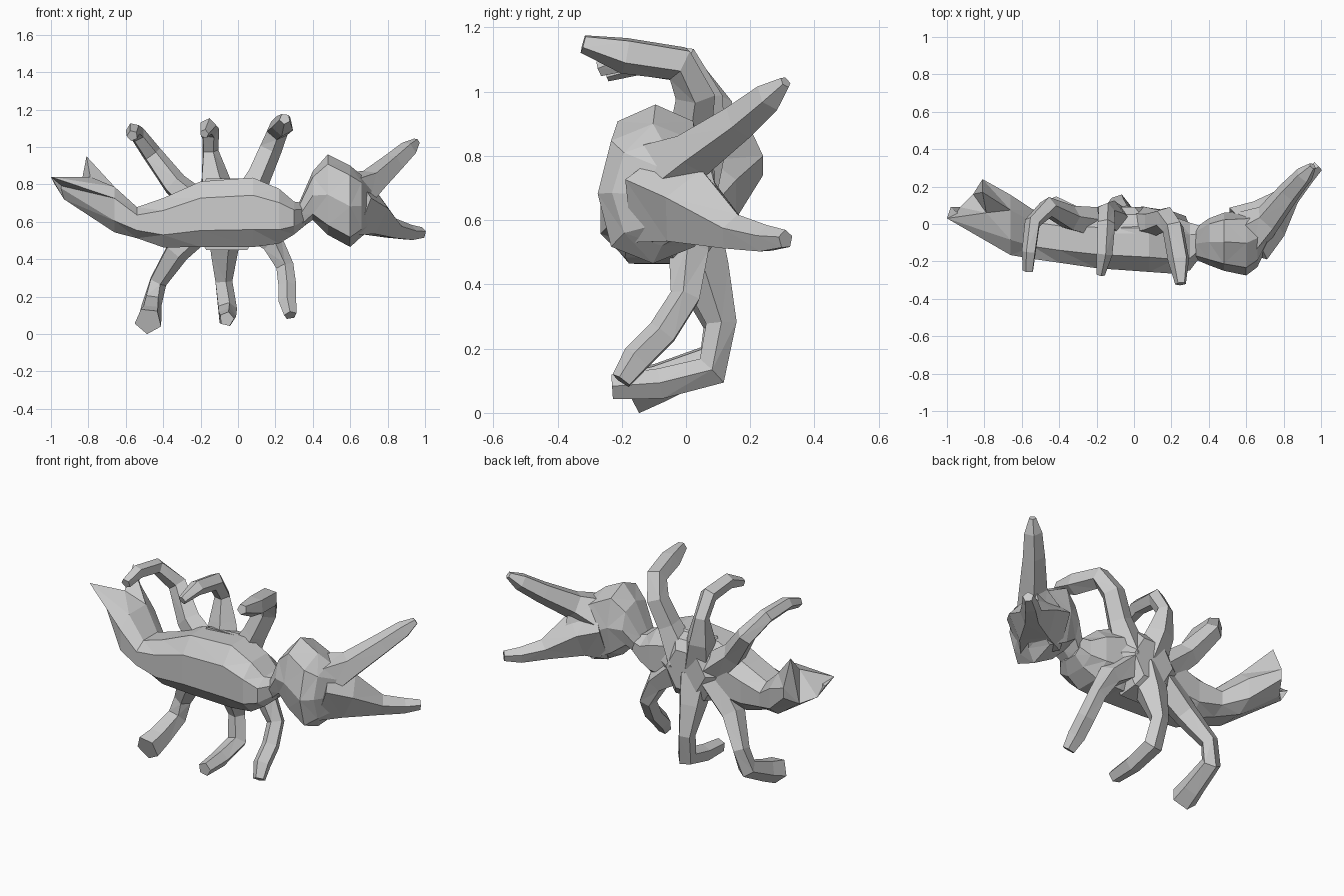
import bpy, bmesh, math
from mathutils import Vector


def loft(name, rings):
    """Skin a row of equal-length point rings and cap both ends, flat shaded."""
    bm = bmesh.new()
    vr = [[bm.verts.new(p) for p in ring] for ring in rings]
    n = len(vr[0])
    for a, b in zip(vr, vr[1:]):
        for i in range(n):
            j = (i + 1) % n
            bm.faces.new((a[i], a[j], b[j], b[i]))
    bm.faces.new(vr[0][::-1])
    bm.faces.new(vr[-1])
    bmesh.ops.triangulate(bm, faces=bm.faces[:])
    bmesh.ops.recalc_face_normals(bm, faces=bm.faces[:])
    me = bpy.data.meshes.new(name)
    bm.to_mesh(me)
    bm.free()
    ob = bpy.data.objects.new(name, me)
    bpy.context.collection.objects.link(ob)
    return ob


def section(x, y0, y1, z0, z1, turn=0.5, n=8):
    """Boxy cross-section across x, filling a y/z box; turn=0 puts a corner on each axis."""
    def box(v):
        return math.copysign(abs(v) ** 0.8, v) if abs(v) > 1e-6 else 0.0
    ring = []
    grow = 1.0 if turn == 0 else 1.04
    for i in range(n):
        a = math.tau * (i + turn) / n
        ring.append((x, (y0 + y1) / 2 + grow * box(math.cos(a)) * (y1 - y0) / 2,
                     (z0 + z1) / 2 + grow * box(math.sin(a)) * (z1 - z0) / 2))
    return ring


def limb(name, path, n=5):
    """Tapering angular tube through (x, y, z, radius) points."""
    pts = [Vector(p[:3]) for p in path]
    rings = []
    side = None
    for i, p in enumerate(pts):
        d = (pts[min(i + 1, len(pts) - 1)] - pts[max(i - 1, 0)]).normalized()
        ref = Vector((1, 0, 0)) if side is None else side
        if side is None and abs(d.x) > 0.8:
            ref = Vector((0, 0, 1))
        side = (ref - d * ref.dot(d)).normalized()
        up = d.cross(side)
        r = path[i][3]
        rings.append([p + r * (side * math.cos(math.tau * k / n) + up * math.sin(math.tau * k / n))
                      for k in range(n)])
    return loft(name, rings)


# flared tail end running into the abdomen and thorax
tail_end = [(-0.81, 0.24, 0.80), (-0.81, 0.17, 0.95), (-0.79, 0.06, 0.84), (-1.0, 0.03, 0.84),
            (-0.98, 0.09, 0.80), (-0.93, 0.09, 0.72), (-0.86, 0.16, 0.69), (-0.81, 0.24, 0.74)]
loft("body", [
    tail_end,
    section(-0.66, -0.17, 0.16, 0.54, 0.79),
    section(-0.54, -0.19, 0.08, 0.51, 0.68),
    section(-0.40, -0.21, 0.06, 0.46, 0.73),
    section(-0.20, -0.24, 0.06, 0.46, 0.82),
    section(0.08, -0.26, 0.06, 0.46, 0.84),
    section(0.22, -0.27, 0.04, 0.48, 0.78),
    section(0.30, -0.25, 0.01, 0.53, 0.71),
    section(0.36, -0.17, -0.01, 0.58, 0.70),
])

# belly hub where the legs meet
limb("belly_hub", [(-0.06, -0.05, 0.64, 0.22), (-0.06, 0.05, 0.64, 0.19), (-0.06, 0.09, 0.64, 0.13)], 6)

# head
loft("head", [
    section(0.33, -0.19, -0.02, 0.56, 0.71, 0),
    section(0.40, -0.22, 0.03, 0.61, 0.87, 0),
    section(0.48, -0.25, 0.06, 0.53, 0.96, 0),
    section(0.60, -0.275, 0.07, 0.465, 0.90, 0),
    section(0.66, -0.23, 0.08, 0.52, 0.85, 0),
    section(0.73, -0.08, 0.10, 0.57, 0.78, 0),
])

# pair of jaws reaching out from the head
limb("upper_jaw", [(0.60, -0.06, 0.74, 0.14), (0.72, 0.03, 0.81, 0.08), (0.83, 0.17, 0.91, 0.062),
                   (0.91, 0.26, 0.985, 0.05), (0.955, 0.31, 1.03, 0.02)])
limb("lower_jaw", [(0.60, -0.06, 0.67, 0.18), (0.71, 0.02, 0.635, 0.13), (0.83, 0.15, 0.56, 0.06),
                   (0.92, 0.25, 0.54, 0.045), (0.985, 0.31, 0.54, 0.03)])

# six curled legs: out from the belly, bent at the knee, tips towards the back shell
legs = {
    "upper_leg_rear": [(-0.18, 0.0, 0.66, 0.09), (-0.34, 0.03, 0.80, 0.07), (-0.46, 0.09, 0.96, 0.055),
                       (-0.54, 0.01, 1.07, 0.045), (-0.56, -0.15, 1.09, 0.04), (-0.565, -0.25, 1.06, 0.03)],
    "upper_leg_middle": [(-0.09, 0.0, 0.68, 0.10), (-0.13, 0.05, 0.84, 0.08), (-0.15, 0.07, 0.98, 0.045),
                         (-0.15, 0.0, 1.09, 0.05), (-0.16, -0.16, 1.11, 0.045), (-0.18, -0.27, 1.07, 0.025)],
    "upper_leg_front": [(0.02, 0.0, 0.67, 0.10), (0.11, 0.01, 0.85, 0.07), (0.17, 0.03, 0.99, 0.065),
                        (0.21, -0.02, 1.09, 0.06), (0.24, -0.19, 1.115, 0.06), (0.25, -0.32, 1.15, 0.03)],
    "lower_leg_rear": [(-0.18, 0.0, 0.60, 0.09), (-0.33, 0.03, 0.44, 0.07), (-0.43, 0.10, 0.28, 0.05),
                       (-0.46, 0.08, 0.17, 0.055), (-0.47, -0.08, 0.10, 0.065), (-0.48, -0.17, 0.07, 0.075)],
    "lower_leg_middle": [(-0.07, 0.0, 0.60, 0.11), (-0.08, 0.06, 0.44, 0.08), (-0.08, 0.11, 0.28, 0.05),
                         (-0.06, 0.08, 0.13, 0.055), (-0.06, -0.08, 0.09, 0.05), (-0.06, -0.23, 0.08, 0.04)],
    "lower_leg_front": [(0.02, 0.0, 0.62, 0.10), (0.18, 0.01, 0.49, 0.065), (0.25, 0.0, 0.36, 0.05),
                        (0.265, -0.07, 0.25, 0.05), (0.265, -0.15, 0.17, 0.05), (0.28, -0.20, 0.10, 0.035)],
}
for name, path in legs.items():
    limb(name, path)
